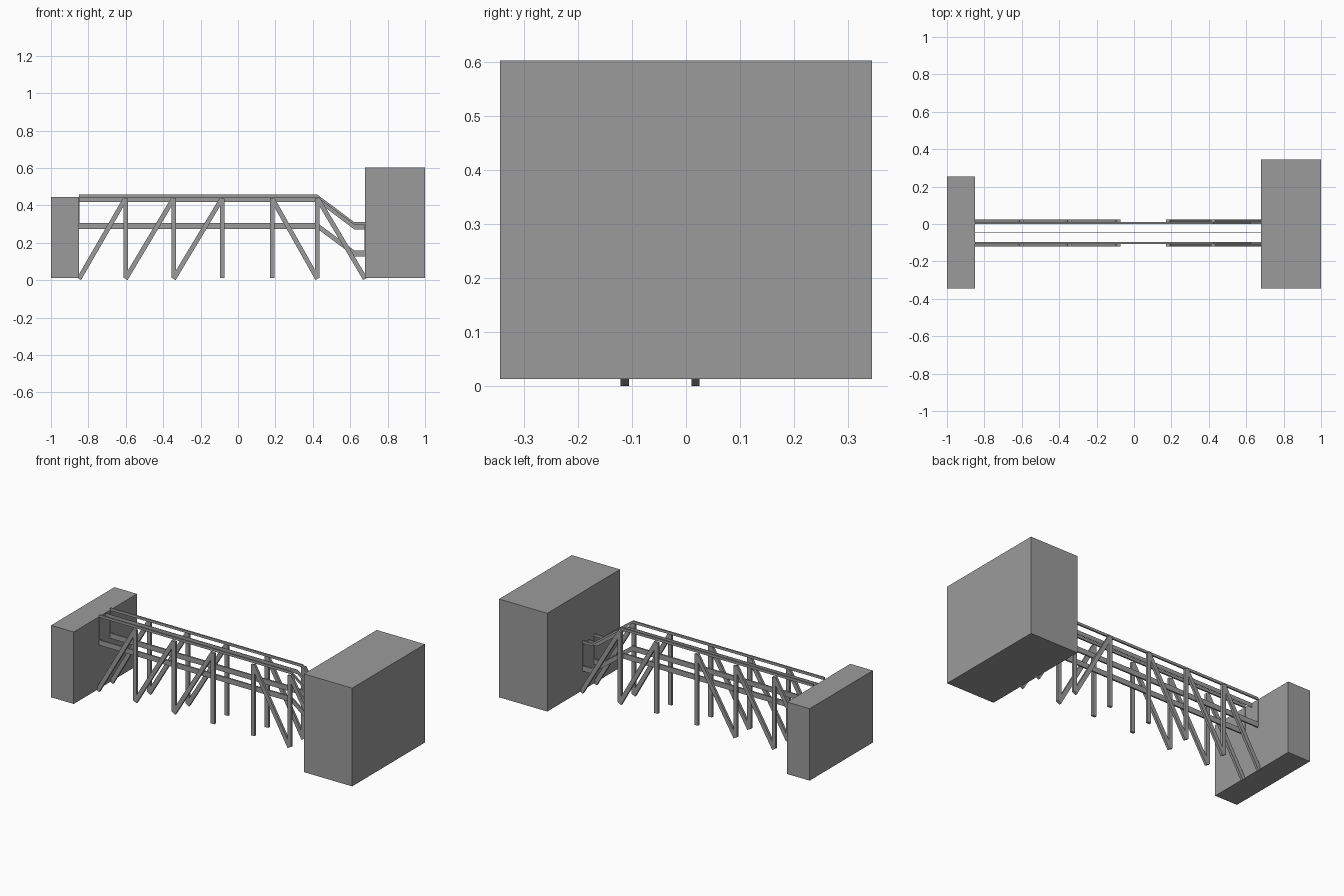
import bpy, bmesh
from mathutils import Vector

if "Cube" in bpy.data.objects:
    bpy.data.objects.remove(bpy.data.objects["Cube"])

MID = -0.048          # centre line between the two trusses
grey = bpy.data.materials.new("dark_grey")
grey.diffuse_color = (0.33, 0.33, 0.33, 1)
grey.use_nodes = True
grey.node_tree.nodes["Principled BSDF"].inputs["Base Color"].default_value = grey.diffuse_color


def prism(name, outline, y0, y1):
    """Extrude a closed x/z outline from y0 to y1."""
    bm = bmesh.new()
    face = bm.faces.new([bm.verts.new((x, y0, z)) for x, z in outline])
    ext = bmesh.ops.extrude_face_region(bm, geom=[face])
    moved = [v for v in ext["geom"] if isinstance(v, bmesh.types.BMVert)]
    bmesh.ops.translate(bm, verts=moved, vec=(0, y1 - y0, 0))
    bmesh.ops.recalc_face_normals(bm, faces=bm.faces)
    mesh = bpy.data.meshes.new(name)
    bm.to_mesh(mesh)
    bm.free()
    mesh.materials.append(grey)
    ob = bpy.data.objects.new(name, mesh)
    bpy.context.collection.objects.link(ob)
    return ob


def box(name, x0, x1, y0, y1, z0, z1):
    return prism(name, [(x0, z0), (x1, z0), (x1, z1), (x0, z1)], y0, y1)


def strut(name, a, b, width, y0, y1):
    """Square-ended bar from a to b in the x/z plane."""
    a, b = Vector(a), Vector(b)
    d = (b - a).normalized()
    n = Vector((-d.y, d.x)) * width / 2
    return prism(name, [a - n, b - n, b + n, a + n], y0, y1)


def rail(name, z0, z1, y0, y1):
    """Level rail that slopes down to the tall abutment."""
    path = [(-0.85, 0), (0.425, 0), (0.622, -0.147), (0.68, -0.147)]
    prism(name, [(x, z0 + p) for x, p in path] + [(x, z1 + p) for x, p in reversed(path)], y0, y1)


# end blocks
box("low_abutment", -1.0, -0.85, -0.345, 0.255, 0.013, 0.445)
box("tall_abutment", 0.68, 1.0, -0.345, 0.345, 0.013, 0.603)

# side rails and trusses, mirrored about the centre line
posts = [-0.601, -0.344, -0.085, 0.182, 0.425]
LOW, HIGH = 0.013, 0.438
diagonals = [(-0.85, -0.601), (-0.601, -0.344), (-0.344, -0.085), (0.425, 0.182), (0.68, 0.425)]
for side, s in (("front", -1), ("back", 1)):
    inner, joint, outer = (MID + s * d for d in (0.049, 0.058, 0.073))
    rail(side + "_top_rail", 0.442, 0.457, inner, joint)
    rail(side + "_lower_rail", 0.275, 0.306, inner, joint)
    for i, x in enumerate(posts):
        box(f"{side}_post_{i}", x - 0.012, x + 0.012, joint, outer, LOW, HIGH)
    for i, (foot, head) in enumerate(diagonals):
        strut(f"{side}_diagonal_{i}", (foot, LOW - 0.006), (head, HIGH), 0.025, joint, outer)
    # flat end posts against the blocks
    box(side + "_low_end_post", -0.85, -0.847, inner, joint, 0.29, 0.45)
    box(side + "_tall_end_post", 0.677, 0.68, inner, joint, 0.143, 0.303)

# thin centre strip just below the top rails
rail("centre_strip", 0.419, 0.444, MID + 0.003, MID + 0.006)
